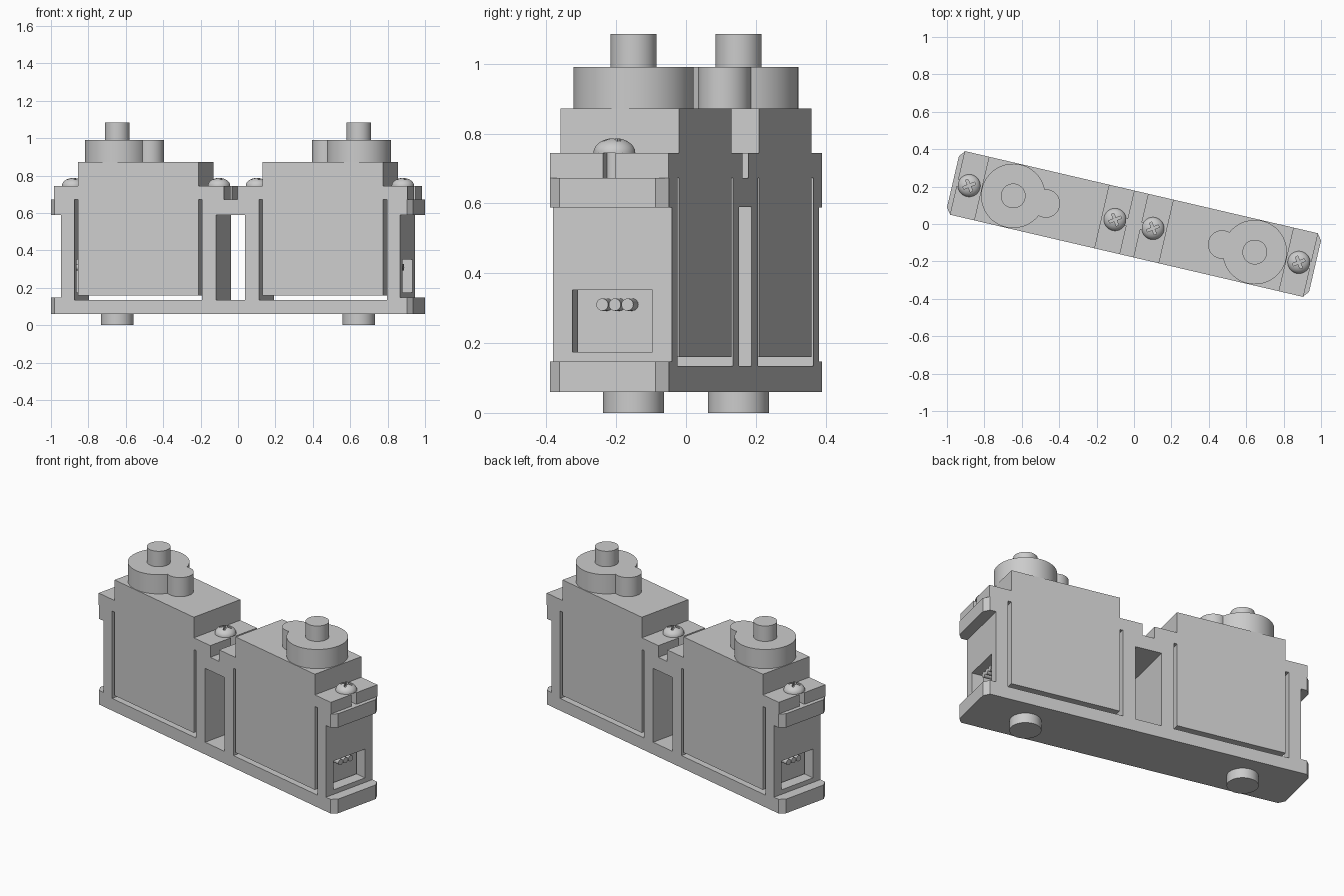
import bpy, bmesh, math
from mathutils import Matrix, Vector

if "Cube" in bpy.data.objects:
    bpy.data.objects.remove(bpy.data.objects["Cube"], do_unlink=True)

grey = bpy.data.materials.new("light_grey")
grey.use_nodes = True
grey.diffuse_color = (0.6, 0.6, 0.6, 1)
grey.node_tree.nodes["Principled BSDF"].inputs["Base Color"].default_value = (0.6, 0.6, 0.6, 1)

HALF = 0.1746                              # half thickness of holder and servos
TURN = Matrix.Rotation(math.radians(-13.1), 4, "Z")
parts = []


def finish(name, bm):
    bmesh.ops.recalc_face_normals(bm, faces=bm.faces)
    mesh = bpy.data.meshes.new(name)
    bm.to_mesh(mesh)
    bm.free()
    obj = bpy.data.objects.new(name, mesh)
    bpy.context.collection.objects.link(obj)
    mesh.materials.append(grey)
    return obj


def prism(name, points, offset):
    """Extrude a planar outline along an offset vector."""
    bm = bmesh.new()
    face = bm.faces.new([bm.verts.new(p) for p in points])
    new = bmesh.ops.extrude_face_region(bm, geom=[face])["geom"]
    bmesh.ops.translate(bm, vec=offset, verts=[v for v in new if isinstance(v, bmesh.types.BMVert)])
    return finish(name, bm)


def box(name, x0, x1, y0, y1, z0, z1):
    return prism(name, [(x0, y0, z0), (x1, y0, z0), (x1, y1, z0), (x0, y1, z0)], (0, 0, z1 - z0))


def cylinder(name, radius, centre, length, axis="Z", sides=64):
    bm = bmesh.new()
    spin = Matrix.Rotation(math.pi / 2, 4, "Y") if axis == "X" else Matrix()
    bmesh.ops.create_cone(bm, cap_ends=True, segments=sides, radius1=radius, radius2=radius,
                          depth=length, matrix=Matrix.Translation(centre) @ spin)
    return finish(name, bm)


def combine(target, tools, operation="DIFFERENCE"):
    """Apply booleans and remove the tools."""
    bpy.context.view_layer.objects.active = target
    for tool in tools:
        mod = target.modifiers.new("cut", "BOOLEAN")
        mod.operation, mod.object, mod.solver = operation, tool, "EXACT"
        bpy.ops.object.modifier_apply(modifier=mod.name)
        bpy.data.objects.remove(tool, do_unlink=True)
    return target


# Holder frame: chamfered block with pockets, windows and recessed ends
quarter = [(0.994, 0.141), (0.967, HALF)]
plan = (quarter + [(-x, y) for x, y in reversed(quarter)]
        + [(-x, -y) for x, y in quarter] + [(x, -y) for x, y in reversed(quarter)])
frame = prism("holder_frame", [(x, y, 0.06) for x, y in plan], (0, 0, 0.613))
cuts = [box("cut", -0.08, 0.08, -1, 1, 0.135, 0.59)]
for s in (-1, 1):
    cuts.append(box("cut", *sorted((s * 0.157, s * 0.858)), -1, 1, 0.135, 0.8))
    cuts.append(box("cut", *sorted((s * 0.93, s * 1.2)), -1, 1, 0.147, 0.588))
    cuts.append(box("cut", *sorted((s * 0.8, s * 0.95)), -0.118, 0.118, 0.175, 0.352))
parts.append(combine(frame, cuts))

for s, side in ((1, "left"), (-1, "right")):
    # Foot under the holder
    parts.append(cylinder(side + "_foot", 0.087, (s * 0.663, 0, 0.035), 0.07))

    # Servo case: silhouette with mounting ears, slotted for the screws
    shape = [(0.175, 0.16), (0.837, 0.16), (0.837, 0.673), (0.97, 0.673), (0.97, 0.745), (0.837, 0.745),
             (0.837, 0.872), (0.175, 0.872), (0.175, 0.745), (0.037, 0.745), (0.037, 0.673), (0.175, 0.673)]
    case = prism(side + "_servo_case", [(s * x, -HALF, z) for x, z in shape], (0, 2 * HALF, 0))
    slots = [box("cut", *sorted((s * a, s * b)), -0.018, 0.018, 0.6, 0.8)
             for a, b in ((0.905, 1.1), (-0.05, 0.105))]
    parts.append(combine(case, slots))

    # Gear cover with output shaft
    cover = cylinder(side + "_gear_cover", 0.172, (s * 0.663, 0, 0.93), 0.12)
    idler = cylinder("idler", 0.076, (s * 0.484, 0, 0.93), 0.12)
    parts.append(combine(cover, [idler], "UNION"))
    parts.append(cylinder(side + "_output_shaft", 0.066, (s * 0.663, 0, 1.037), 0.096))

    # Three cable wires behind the end window
    for i in (-1, 0, 1):
        parts.append(cylinder(side + "_wire", 0.0175, (s * 0.865, i * 0.037, 0.31), 0.07, "X", 24))

    # Domed cross-head screws
    for place, x in (("outer", 0.905), ("inner", 0.104)):
        bm = bmesh.new()
        bmesh.ops.create_uvsphere(bm, u_segments=40, v_segments=24, radius=0.06)
        cut = bmesh.ops.bisect_plane(bm, geom=bm.verts[:] + bm.edges[:] + bm.faces[:],
                                     plane_co=(0, 0, 0), plane_no=(0, 0, -1), clear_outer=True)
        rim = [e for e in cut["geom_cut"] if isinstance(e, bmesh.types.BMEdge)]
        bmesh.ops.edgeloop_fill(bm, edges=rim)
        bmesh.ops.scale(bm, vec=(1, 1, 0.7), verts=bm.verts)
        bmesh.ops.translate(bm, vec=(s * x, 0, 0.745), verts=bm.verts)
        screw = finish(f"{side}_{place}_screw", bm)
        cross = [box("cut", s * x - a, s * x + a, -b, b, 0.762, 0.85)
                 for a, b in ((0.034, 0.007), (0.007, 0.034))]
        for tool in cross:
            pivot = Matrix.Translation((s * x, 0, 0))
            tool.data.transform(pivot @ Matrix.Rotation(math.radians(35), 4, "Z") @ pivot.inverted())
        parts.append(combine(screw, cross))
        parts.append(cylinder(f"{side}_{place}_screw_shank", 0.026, (s * x, 0, 0.7), 0.1, sides=24))

# Turn the whole assembly and smooth the round faces
bpy.ops.object.select_all(action="DESELECT")
for obj in parts:
    obj.data.transform(TURN)
    obj.select_set(True)
bpy.context.view_layer.objects.active = parts[0]
bpy.ops.object.shade_smooth_by_angle(angle=math.radians(30))
